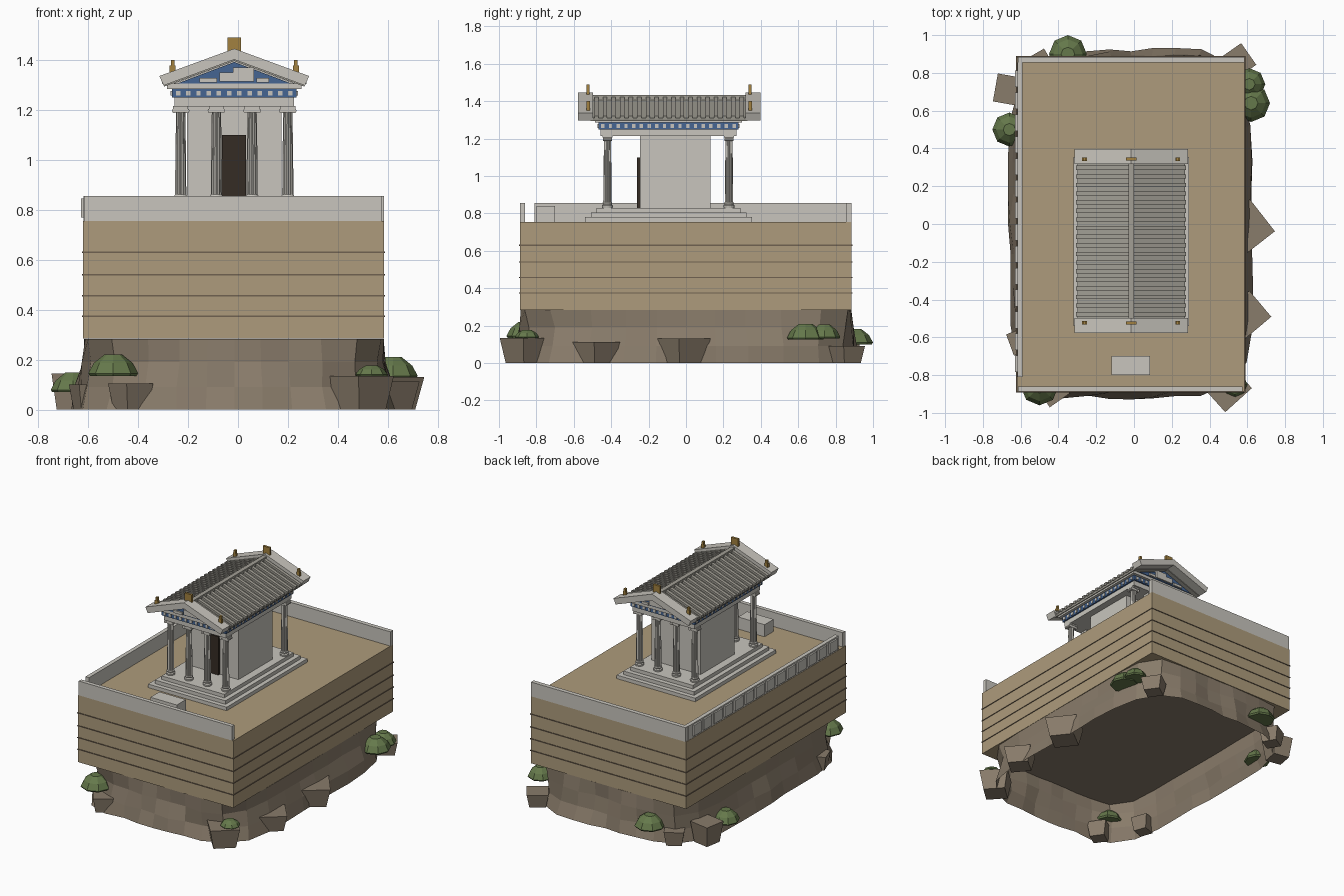
import bpy, random
from math import sin, cos, pi, radians

random.seed(4)
CX = -0.015          # temple axis
YF, YB = -0.42, 0.23  # front and back column rows


def mat(name, r, g, b):
    m = bpy.data.materials.new(name)
    m.diffuse_color = (r, g, b, 1)
    return m


SAND = mat("sandstone", 0.42, 0.33, 0.20)
JOINT = mat("joint", 0.16, 0.12, 0.08)
ROCK = mat("rock", 0.25, 0.20, 0.145)
MARBLE = mat("marble", 0.58, 0.56, 0.51)
TILE = mat("tile", 0.36, 0.345, 0.30)
BLUE = mat("blue", 0.06, 0.13, 0.29)
GOLD = mat("gold", 0.36, 0.22, 0.05)
DOOR = mat("door", 0.035, 0.025, 0.018)
GREEN = mat("green", 0.13, 0.19, 0.07)


def mesh(name, verts, faces, m):
    me = bpy.data.meshes.new(name)
    me.from_pydata(verts, [], faces)
    me.materials.append(m)
    ob = bpy.data.objects.new(name, me)
    bpy.context.collection.objects.link(ob)
    return ob


def loft(name, rings, m, bottom=True, top=True):
    """Join equal-length rings of points with quads."""
    n = len(rings[0])
    faces = [(k * n + i, k * n + (i + 1) % n, (k + 1) * n + (i + 1) % n, (k + 1) * n + i)
             for k in range(len(rings) - 1) for i in range(n)]
    if bottom:
        faces.append(tuple(reversed(range(n))))
    if top:
        faces.append(tuple(range((len(rings) - 1) * n, len(rings) * n)))
    return mesh(name, [p for r in rings for p in r], faces, m)


def boxes(name, items, m):
    """Several boxes (x0, x1, y0, y1, z0, z1) in one object."""
    v, f = [], []
    for x0, x1, y0, y1, z0, z1 in items:
        b = len(v)
        v += [(x, y, z) for z in (z0, z1) for x, y in ((x0, y0), (x1, y0), (x1, y1), (x0, y1))]
        f += [tuple(b + i for i in q) for q in ((3, 2, 1, 0), (4, 5, 6, 7), (0, 1, 5, 4),
                                                (1, 2, 6, 5), (2, 3, 7, 6), (3, 0, 4, 7))]
    return mesh(name, v, f, m)


def prism(name, pts, y0, y1, m):
    """x-z profile (counter-clockwise from the front) extruded along y."""
    return loft(name, [[(x, y, z) for x, z in pts] for y in (y1, y0)], m)


def ring(cx, cy, z, r, n, flute=1.0):
    return [(cx + r * (flute if i % 2 else 1) * cos(2 * pi * i / n),
             cy + r * (flute if i % 2 else 1) * sin(2 * pi * i / n), z) for i in range(n)]


# rocky outcrop: rounded, faceted shell open underneath
def outcrop(z, a, b, e, jitter, n=36):
    out = []
    for i in range(n):
        t = 2 * pi * i / n
        c, s = cos(t), sin(t)
        k = (abs(c) ** e + abs(s) ** e) ** (-1 / e) * (1 + random.uniform(-jitter, jitter * 0.4))
        out.append((CX + a * c * k, b * s * k, z))
    return out


loft("rock_outcrop", [outcrop(0, 0.65, 0.93, 5, 0.025), outcrop(0.09, 0.635, 0.91, 5, 0.03),
                      outcrop(0.19, 0.61, 0.89, 6, 0.02), outcrop(0.283, 0.60, 0.882, 9, 0.006)],
     ROCK, bottom=False)

# bastion with masonry joints
boxes("bastion", [(-0.62, 0.585, -0.888, 0.885, 0.285, 0.755)], SAND)
boxes("masonry_joints", [(-0.624, 0.589, -0.892, 0.889, z - 0.003, z + 0.003)
                         for z in (0.375, 0.457, 0.54, 0.63)], JOINT)

# parapet on front, back and left, relief panels on the left
boxes("parapet", [(-0.615, 0.575, -0.888, -0.86, 0.755, 0.855),
                  (-0.615, 0.585, 0.855, 0.885, 0.755, 0.855),
                  (-0.618, -0.59, -0.81, 0.855, 0.755, 0.855)], MARBLE)
boxes("parapet_panels", [(-0.629, -0.617, y - 0.044, y + 0.044, 0.77, 0.845)
                         for y in (-0.74 + 0.116 * i for i in range(14))], MARBLE)
boxes("altar", [(-0.12, 0.085, -0.80, -0.70, 0.755, 0.84)], MARBLE)

# stepped base
boxes("temple_steps", [(CX - 0.305 + d, CX + 0.305 - d, -0.54 + d, 0.354 - d, z, z + 0.025)
                       for d, z in ((0, 0.755), (0.031, 0.78), (0.062, 0.805))], MARBLE)

# cella and door
boxes("cella", [(CX - 0.19, CX + 0.19, -0.245, 0.13, 0.83, 1.22)], MARBLE)
boxes("door", [(CX - 0.05, CX + 0.047, -0.263, -0.244, 0.83, 1.10)], DOOR)


# fluted columns with scroll capitals
def column(x, y):
    loft("column_base", [ring(x, y, z, r, 16) for z, r in
                         ((0.83, 0.028), (0.842, 0.03), (0.848, 0.024), (0.856, 0.026), (0.862, 0.022))], MARBLE)
    loft("column_shaft", [ring(x, y, z, r, 24, 0.86) for z, r in
                          ((0.86, 0.0225), (1.0, 0.0215), (1.19, 0.0185))], MARBLE)
    boxes("column_capital", [(x - 0.027, x + 0.027, y - 0.022, y + 0.022, 1.19, 1.206),
                             (x - 0.03, x + 0.03, y - 0.026, y + 0.026, 1.206, 1.216)], MARBLE)
    for s in (-1, 1):
        prism("capital_scroll", [(x + s * 0.025 + 0.01 * cos(2 * pi * i / 10),
                                  1.197 + 0.01 * sin(2 * pi * i / 10)) for i in range(10)],
              y - 0.024, y + 0.024, MARBLE)


for row in (YF, YB):
    for i in range(4):
        column(CX + (i - 1.5) * 0.143, row)

# entablature: architrave, blue frieze with pale blocks, cornice
boxes("architrave", [(CX - 0.24, CX + 0.24, -0.457, 0.27, 1.215, 1.256)], MARBLE)
boxes("frieze", [(CX - 0.25, CX + 0.25, -0.468, 0.28, 1.25, 1.286)], BLUE)
blocks = []
for i in range(12):
    x = CX - 0.225 + 0.45 * i / 11
    blocks += [(x - 0.009, x + 0.009, y - 0.005, y + 0.005, 1.258, 1.277) for y in (-0.468, 0.28)]
for i in range(18):
    y = -0.445 + 0.702 * i / 17
    blocks += [(x - 0.005, x + 0.005, y - 0.009, y + 0.009, 1.258, 1.277) for x in (CX - 0.25, CX + 0.25)]
boxes("frieze_blocks", blocks, MARBLE)
boxes("cornice", [(CX - 0.27, CX + 0.27, -0.487, 0.30, 1.285, 1.306)], MARBLE)


# roof profiles are symmetric about the temple axis
def vee(w_top, z_end, z_apex, w_bot, zb_end, zb_apex):
    return [(CX - w_bot, zb_end), (CX, zb_apex), (CX + w_bot, zb_end),
            (CX + w_top, z_end), (CX, z_apex), (CX - w_top, z_end)]


prism("gable_core", [(CX - 0.25, 1.304), (CX + 0.25, 1.304), (CX, 1.396)], -0.475, 0.29, MARBLE)
prism("roof_slab", vee(0.285, 1.309, 1.413, 0.28, 1.294, 1.396), -0.51, 0.33, TILE)

# cover tiles running down each slope
for i in range(18):
    y = -0.478 + 0.776 * i / 17
    prism("cover_tile", vee(0.291, 1.322, 1.428, 0.288, 1.303, 1.409), y - 0.011, y + 0.011, TILE)
boxes("ridge_cap", [(CX - 0.015, CX + 0.015, -0.51, 0.33, 1.405, 1.433)], TILE)

# pediments at both ends with tympanum, reliefs and gilded finials
for y0, y1, wall, out in ((-0.577, -0.497, -0.475, -1), (0.318, 0.398, 0.29, 1)):
    prism("raking_cornice", vee(0.30, 1.336, 1.446, 0.283, 1.298, 1.402), y0, y1, MARBLE)
    prism("tympanum", [(CX - 0.225, 1.307), (CX + 0.225, 1.307), (CX, 1.392)],
          wall - 0.014, wall + 0.014, BLUE)
    r = sorted((wall, wall + out * 0.025))
    boxes("pediment_relief", [(CX - 0.06, CX - 0.005, *r, 1.315, 1.35), (CX - 0.005, CX + 0.08, *r, 1.315, 1.37),
                              (CX - 0.14, CX - 0.07, *r, 1.31, 1.328), (CX + 0.09, CX + 0.14, *r, 1.31, 1.328)],
          MARBLE)
    yc = -0.523 if out < 0 else 0.343
    boxes("ridge_finial", [(CX - 0.027, CX + 0.027, yc - 0.008, yc + 0.008, 1.43, 1.49)], GOLD)
    boxes("corner_finials", [(CX + s * 0.247 - w, CX + s * 0.247 + w, yc - 0.009, yc + 0.009, z0, z1)
                             for s in (-1, 1) for w, z0, z1 in ((0.012, 1.345, 1.378), (0.007, 1.378, 1.4))], GOLD)


# boulders: four-sided, wider at the top
def boulder(x, y, size, h, deg):
    rings = []
    for z, k in ((0, 0.76), (h, 1.0)):
        a = [radians(deg + 45 + 90 * i) for i in range(4)]
        rings.append([(x + size * 0.707 * k * cos(t), y + size * 0.707 * k * sin(t), z) for t in a])
    loft("boulder", rings, ROCK)


for b in ((0.595, -0.02, 0.215, 0.13, 38), (0.60, -0.48, 0.18, 0.112, 40), (0.49, -0.862, 0.19, 0.135, 42),
          (-0.43, -0.88, 0.13, 0.105, 35), (-0.66, 0.71, 0.15, 0.145, -10), (0.55, 0.86, 0.14, 0.092, 35),
          (-0.60, -0.62, 0.12, 0.10, 20), (-0.50, 0.84, 0.13, 0.10, 30)):
    boulder(*b)


# shrubs: low-poly eight-sided domes
def shrub(x, y, z, r, h):
    prof = ((0, 0.93), (0.12, 1.0), (0.6, 0.78), (1.0, 0.36))
    loft("shrub", [ring(x, y, z + h * t, r * k, 8) for t, k in prof], GREEN)


for s in ((-0.50, -0.86, 0.135, 0.1, 0.085), (0.535, -0.85, 0.135, 0.065, 0.042), (-0.66, 0.50, 0.07, 0.09, 0.078),
          (0.61, 0.74, 0.13, 0.085, 0.075), (0.62, 0.64, 0.125, 0.1, 0.085), (-0.35, 0.90, 0.10, 0.1, 0.083)):
    shrub(*s)
